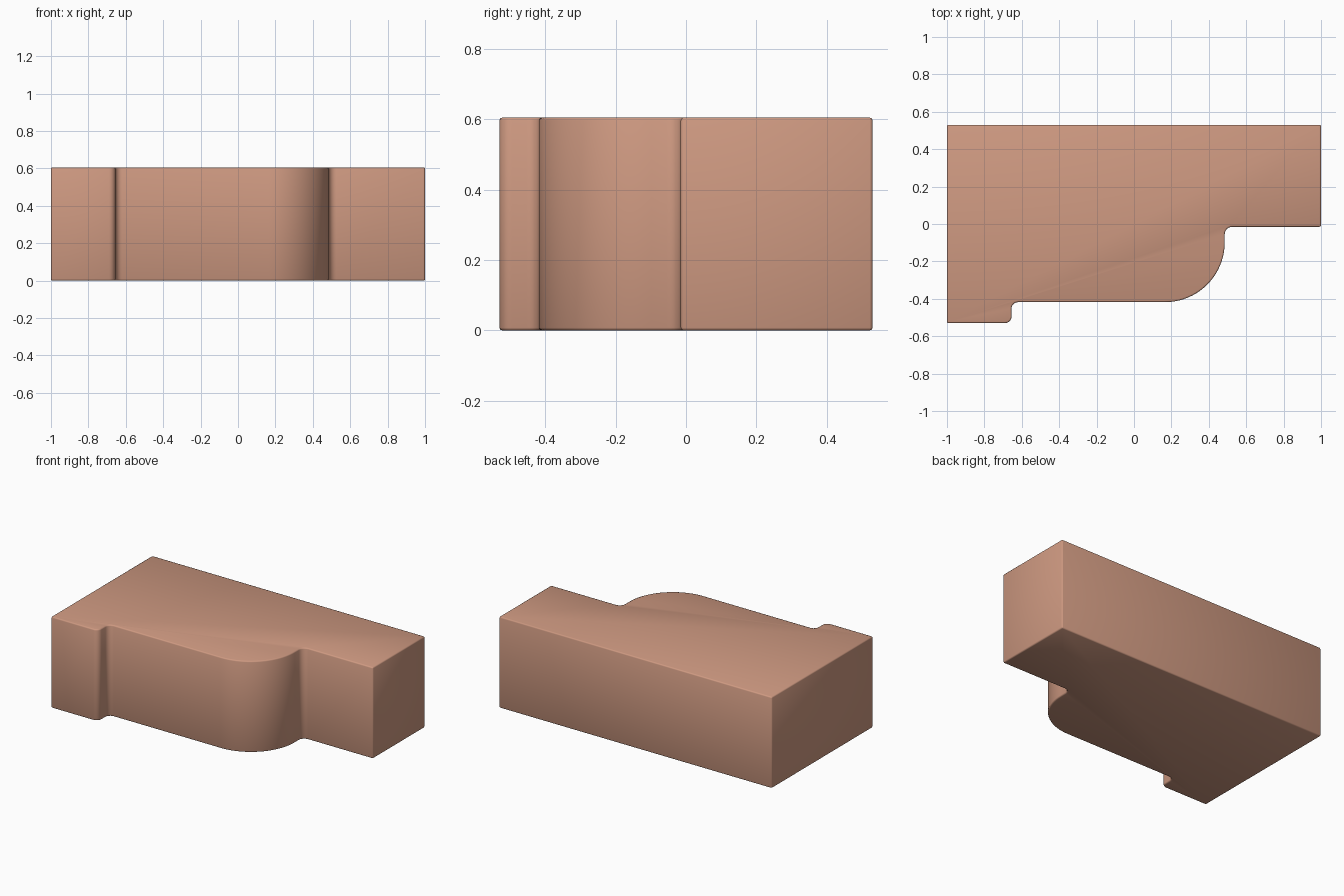
import bpy, bmesh, math

if "Cube" in bpy.data.objects:
    bpy.data.objects.remove(bpy.data.objects["Cube"])

HEIGHT = 0.605


def arc(cx, cy, r, a0, a1, n):
    """Points along a circular arc, angles in degrees."""
    return [(cx + r * math.cos(math.radians(a0 + (a1 - a0) * i / n)),
             cy + r * math.sin(math.radians(a0 + (a1 - a0) * i / n)))
            for i in range(n + 1)]


# Plan outline, counter-clockwise from the back left corner
outline = [(-1, 0.53), (-1, -0.53)]
outline += arc(-0.69, -0.495, 0.035, -90, 0, 6)        # rounded foot corner
outline += arc(-0.62, -0.453, 0.035, 180, 90, 6)       # inner fillet
outline += arc(0.165, -0.098, 0.32, -90, 0, 20)        # large front curve
outline += arc(0.525, -0.055, 0.04, 180, 90, 6)        # fillet to the recess
outline += [(1, -0.015), (1, 0.53)]

# Extruded block
bm = bmesh.new()
base = bm.faces.new([bm.verts.new((x, y, 0)) for x, y in outline])
ext = bmesh.ops.extrude_face_region(bm, geom=[base], use_keep_orig=True)
top = [v for v in ext["geom"] if isinstance(v, bmesh.types.BMVert)]
bmesh.ops.translate(bm, verts=top, vec=(0, 0, HEIGHT))
bmesh.ops.recalc_face_normals(bm, faces=bm.faces)
mesh = bpy.data.meshes.new("profile_block")
bm.to_mesh(mesh)
bm.free()
block = bpy.data.objects.new("profile_block", mesh)
bpy.context.collection.objects.link(block)

# Softly broken edges
bevel = block.modifiers.new("soft_edges", "BEVEL")
bevel.width = 0.008
bevel.segments = 2
bevel.limit_method = "ANGLE"
bevel.angle_limit = math.radians(40)

# Clay colour
mat = bpy.data.materials.new("clay")
mat.diffuse_color = (0.62, 0.32, 0.22, 1)
mat.use_nodes = True
mat.node_tree.nodes["Principled BSDF"].inputs["Base Color"].default_value = mat.diffuse_color
mesh.materials.append(mat)

bpy.context.view_layer.objects.active = block
block.select_set(True)
bpy.ops.object.shade_smooth()
